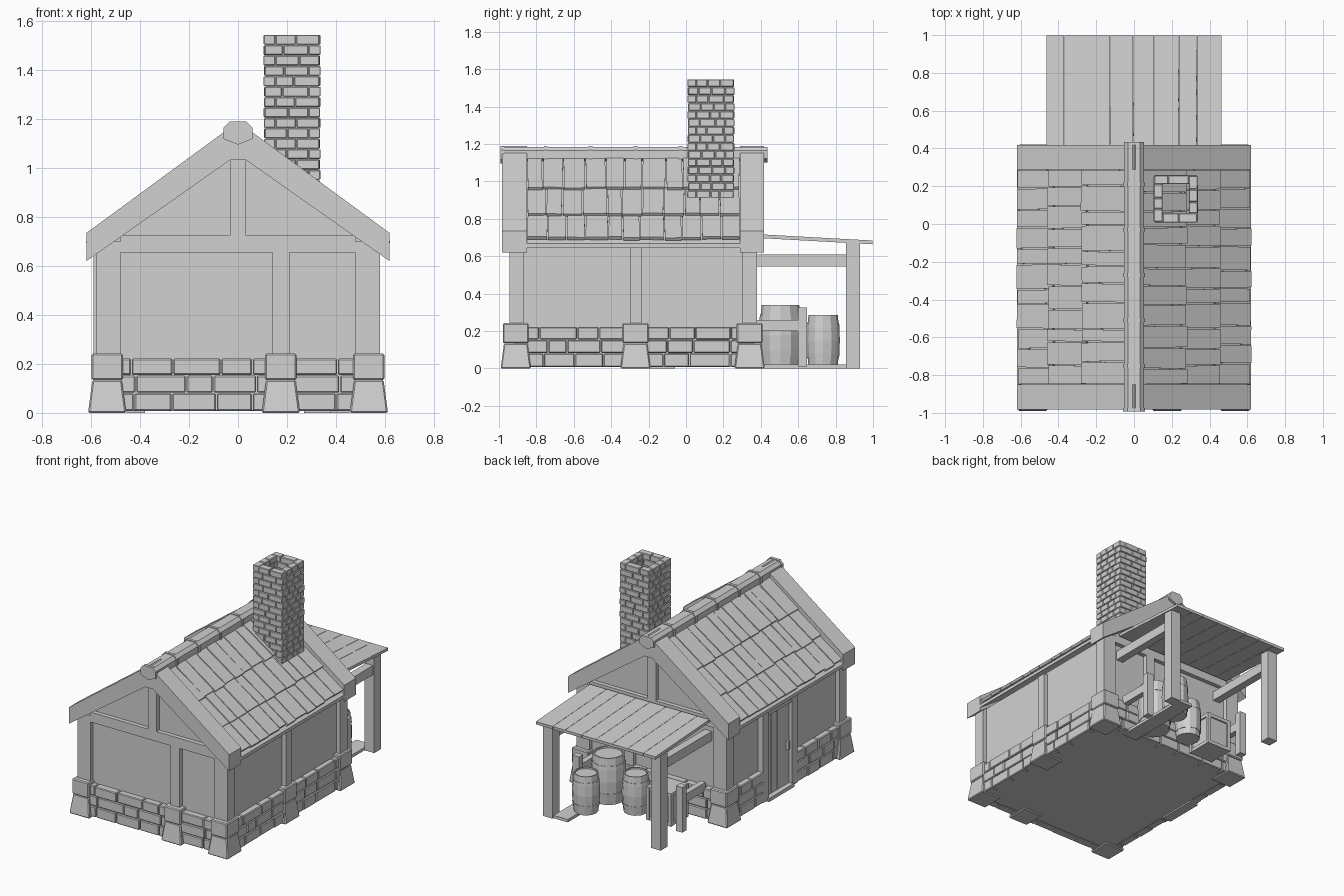
import bpy, bmesh, math, random
from mathutils import Matrix, Vector

random.seed(4)
if "Cube" in bpy.data.objects:
    bpy.data.objects.remove(bpy.data.objects["Cube"])

grey = bpy.data.materials.new("plain grey")
grey.use_nodes = True
GREY = (0.64, 0.64, 0.64, 1)
grey.diffuse_color = GREY
grey.node_tree.nodes["Principled BSDF"].inputs["Base Color"].default_value = GREY

PITCH = math.atan(0.735)
FRONT, BACK, SIDE = -0.945, 0.38, 0.58   # outer faces of the timber frame


def finish(name, bm, bevel=0):
    bmesh.ops.recalc_face_normals(bm, faces=bm.faces)
    mesh = bpy.data.meshes.new(name)
    bm.to_mesh(mesh)
    bm.free()
    mesh.materials.append(grey)
    ob = bpy.data.objects.new(name, mesh)
    bpy.context.collection.objects.link(ob)
    if bevel:
        mod = ob.modifiers.new("worn edges", "BEVEL")
        mod.width, mod.segments = bevel, 1
    return ob


def block(bm, x, y, z, flare=0, rot=None):
    """Box between the given ranges; flare widens the foot."""
    lo, hi = Vector((x[0], y[0], z[0])), Vector((x[1], y[1], z[1]))
    mid, size = (lo + hi) / 2, hi - lo
    verts = bmesh.ops.create_cube(bm, size=1)["verts"]
    for v in verts:
        grow = flare if v.co.z < 0 else 0
        p = Vector((v.co.x * (size.x + 2 * grow), v.co.y * (size.y + 2 * grow), v.co.z * size.z))
        v.co = mid + (rot @ p if rot else p)


def prism(bm, profile, y0, y1):
    """Extrude an (x, z) outline along y."""
    face = bm.faces.new([bm.verts.new((x, y0, z)) for x, z in profile])
    out = bmesh.ops.extrude_face_region(bm, geom=[face])["geom"]
    bmesh.ops.translate(bm, vec=(0, y1 - y0, 0), verts=[g for g in out if isinstance(g, bmesh.types.BMVert)])


def cuts(a, b, step):
    """Split a range into uneven lengths."""
    n = max(1, round((b - a) / step))
    inner = [a + (b - a) * (i + random.uniform(-0.2, 0.2)) / n for i in range(1, n)]
    marks = [a] + inner + [b]
    return list(zip(marks, marks[1:]))


# plaster walls with gables
bm = bmesh.new()
prism(bm, [(-0.55, 0.01), (0.55, 0.01), (0.55, 0.67), (0, 1.08), (-0.55, 0.67)], FRONT + 0.03, BACK - 0.03)
finish("plaster_walls", bm)

# timber frame
bm = bmesh.new()
for s in (-1, 1):
    xs = sorted((s * 0.48, s * SIDE))
    block(bm, xs, (FRONT, FRONT + 0.08), (0.1, 0.7))
    block(bm, xs, (BACK - 0.08, BACK), (0.1, 0.7))
for y in ((FRONT, FRONT + 0.05), (BACK - 0.05, BACK)):
    block(bm, (-0.48, 0.48), y, (0.655, 0.725))
    block(bm, (-0.033, 0.033), y, (0.725, 1.08))
    block(bm, (0.14, 0.21), y, (0.1, 0.655))
block(bm, (0.53, SIDE), (-0.3, -0.235), (0.1, 0.65))
finish("timber_frame", bm)

# stone footing
bm = bmesh.new()
rows = ((0.008, 0.083), (0.083, 0.155), (0.155, 0.225))
for z0, z1 in rows:
    for face, inner in ((FRONT - 0.012, FRONT + 0.05), (BACK + 0.012, BACK - 0.05)):
        for a, b in cuts(-0.57, 0.57, 0.17):
            out = math.copysign(random.uniform(0, 0.008), face)
            block(bm, (a + 0.002, b - 0.002), sorted((face + out, inner)), (z0, z1 - 0.003))
    for s, spans in ((1, [(-0.93, 0.37)]), (-1, [(-0.93, -0.36), (-0.04, 0.37)])):
        for span in spans:
            for a, b in cuts(*span, 0.16):
                d = 0.585 + random.uniform(0, 0.008)
                block(bm, sorted((s * 0.53, s * d)), (a + 0.002, b - 0.002), (z0, z1 - 0.003))
finish("stone_footing", bm, 0.005)

# flared stone piers below the posts
bm = bmesh.new()
piers = [(s * 0.535, y) for s in (-1, 1) for y in (-0.91, 0.34)] + [(0.175, -0.91), (0.535, -0.27)]
for x, y in piers:
    block(bm, (x - 0.06, x + 0.06), (y - 0.063, y + 0.063), (0, 0.135), 0.018)
    block(bm, (x - 0.064, x + 0.064), (y - 0.069, y + 0.069), (0.135, 0.242))
finish("stone_piers", bm, 0.006)

# plank door with frame
bm = bmesh.new()
for y in (-0.36, -0.04):
    block(bm, (-SIDE - 0.01, -0.53), (y - 0.03, y + 0.03), (0.01, 0.65))
block(bm, (-SIDE, -0.53), (-0.34, -0.06), (0.59, 0.65))
block(bm, (-0.6, -0.53), (-0.34, -0.06), (0, 0.025))
for i in range(4):
    y = -0.33 + i * 0.065
    block(bm, (-0.565, -0.54), (y + 0.002, y + 0.063), (0.025, 0.59))
block(bm, (-0.585, -0.56), (-0.315, -0.295), (0.27, 0.33))
finish("door", bm)

# thick verge timbers at both gable ends and the roof deck between
for name, top, low, spans in (("verge_timbers", 0.735, 0.62, ((-0.983, -0.85), (0.288, 0.418))),
                              ("roof_deck", 0.668, 0.645, ((-0.85, 0.288),))):
    bm = bmesh.new()
    for y0, y1 in spans:
        prism(bm, [(0, top + 0.455), (0.62, top), (0.62, low), (0.03, low + 0.415),
                   (-0.03, low + 0.415), (-0.62, low), (-0.62, top)], y0, y1)
    finish(name, bm)

# overlapping roof boards in three courses per slope
bm = bmesh.new()
for s in (-1, 1):
    for d0, d1, level in ((0.02, 0.335, 1.154), (0.31, 0.558, 1.147), (0.53, 0.757, 1.138)):
        for a, b in cuts(-0.85, 0.288, 0.105):
            end = d1 + random.uniform(-0.006, 0.006)
            mid = (d0 + end) / 2
            rot = (Matrix.Rotation(s * (PITCH - random.uniform(0.025, 0.04)), 3, "Y")
                   @ Matrix.Rotation(random.uniform(-0.015, 0.015), 3, "Z"))
            x = s * mid * math.cos(PITCH)
            z = level - mid * math.sin(PITCH) + random.uniform(0, 0.004)
            h = (end - d0) / 2
            block(bm, (x - h, x + h), (a + 0.003, b - 0.003), (z - 0.009, z + 0.009), 0, rot)
finish("roof_boards", bm)

# octagonal ridge tiles with raised collars
bm = bmesh.new()


def octagon(w, h):
    return [(x * w, 1.143 + z * h) for x, z in
            ((1, -.5), (1, .5), (.6, 1), (-.6, 1), (-1, .5), (-1, -.5), (0, -1))]


joints = [-0.993, -0.76, -0.52, -0.28, -0.04, 0.2, 0.435]
for a, b in zip(joints, joints[1:]):
    prism(bm, octagon(0.054, 0.042), a, b)
    prism(bm, octagon(0.059, 0.047), a, a + 0.02)
finish("ridge_tiles", bm)

# hollow brick chimney
X0, X1, Y0, Y1, T, BED = 0.107, 0.335, 0.01, 0.256, 0.045, 0.0425
bm = bmesh.new()
for x in ((X0 + 0.006, X0 + T - 0.006), (X1 - T + 0.006, X1 - 0.006)):
    block(bm, x, (Y0 + 0.006, Y1 - 0.006), (0.9, 1.535))
for y in ((Y0 + 0.006, Y0 + T - 0.006), (Y1 - T + 0.006, Y1 - 0.006)):
    block(bm, (X0 + 0.006, X1 - 0.006), y, (0.9, 1.535))
finish("chimney_mortar", bm)
bm = bmesh.new()
for k in range(15):
    z = (1.545 - (k + 1) * BED + 0.003, 1.545 - k * BED)
    odd = k % 2
    for far in (0, 1):
        trim = T if far == odd else 0
        out = random.uniform(0, 0.003)
        xr = (X0 + trim, X1 - T + trim)
        yr = (Y0 + T - trim, Y1 - trim)
        ys = (Y1 - T, Y1 + out) if far else (Y0 - out, Y0 + T)
        xs = (X1 - T, X1 + out) if far else (X0 - out, X0 + T)
        for a, b in cuts(*xr, 0.08):
            block(bm, (a + 0.002, b - 0.002), ys, z)
        for a, b in cuts(*yr, 0.08):
            block(bm, xs, (a + 0.002, b - 0.002), z)
finish("chimney_bricks", bm, 0.003)

# lean-to roof planks
bm = bmesh.new()
slope = Matrix.Rotation(-0.055, 3, "X")
for a, b in cuts(-0.463, 0.463, 0.116):
    block(bm, (a + 0.001, b - 0.001), (0.40, 0.998), (0.68, 0.70), 0, slope)
finish("porch_roof", bm)

# lean-to posts, beams and low rails
bm = bmesh.new()
for s in (-1, 1):
    block(bm, sorted((s * 0.38, s * 0.455)), (0.855, 0.93), (0, 0.672))
    block(bm, sorted((s * 0.39, s * 0.445)), (0.35, 0.86), (0.545, 0.61))
    block(bm, sorted((s * 0.375, s * 0.425)), (0.6, 0.648), (0.01, 0.325))
    block(bm, sorted((s * 0.38, s * 0.42)), (0.38, 0.61), (0.2, 0.26))
block(bm, (0.27, 0.38), (0.34, 0.92), (0, 0.02))
finish("porch_frame", bm)


def barrel(name, x, y, r, h):
    """Twelve-sided cask with a bulge, hoops and a sunken lid."""
    outline = [(0, 0), (.87, 0), (.92, .16), (.95, .16), (.98, .25), (.96, .25), (1, .5), (.96, .75),
               (.98, .75), (.95, .84), (.92, .84), (.87, 1), (.79, 1), (.79, .96), (0, .96)]
    bm = bmesh.new()
    verts = [bm.verts.new((r * a, 0, h * b)) for a, b in outline]
    edges = [bm.edges.new(p) for p in zip(verts, verts[1:])]
    bmesh.ops.spin(bm, geom=verts + edges, axis=(0, 0, 1), cent=(0, 0, 0), steps=12, angle=math.tau)
    bmesh.ops.remove_doubles(bm, verts=bm.verts, dist=0.0005)
    finish(name, bm).location = (x, y, 0.015)


barrel("tall_barrel", 0.245, 0.505, 0.115, 0.325)
barrel("outer_barrel", 0.26, 0.733, 0.09, 0.27)
barrel("inner_barrel", 0, 0.555, 0.09, 0.27)

# framed crate
bm = bmesh.new()
cx, cy, cr = -0.22, 0.52, 0.085
block(bm, (cx - cr, cx + cr), (cy - cr, cy + cr), (0.02, 0.23))
for z in (0.01, 0.215):
    block(bm, (cx - cr - 0.01, cx + cr + 0.01), (cy - cr - 0.01, cy + cr + 0.01), (z, z + 0.025))
for sx in (-1, 1):
    for sy in (-1, 1):
        px, py = cx + sx * cr, cy + sy * cr
        block(bm, (px - 0.012, px + 0.012), (py - 0.012, py + 0.012), (0.01, 0.24))
finish("crate", bm)
